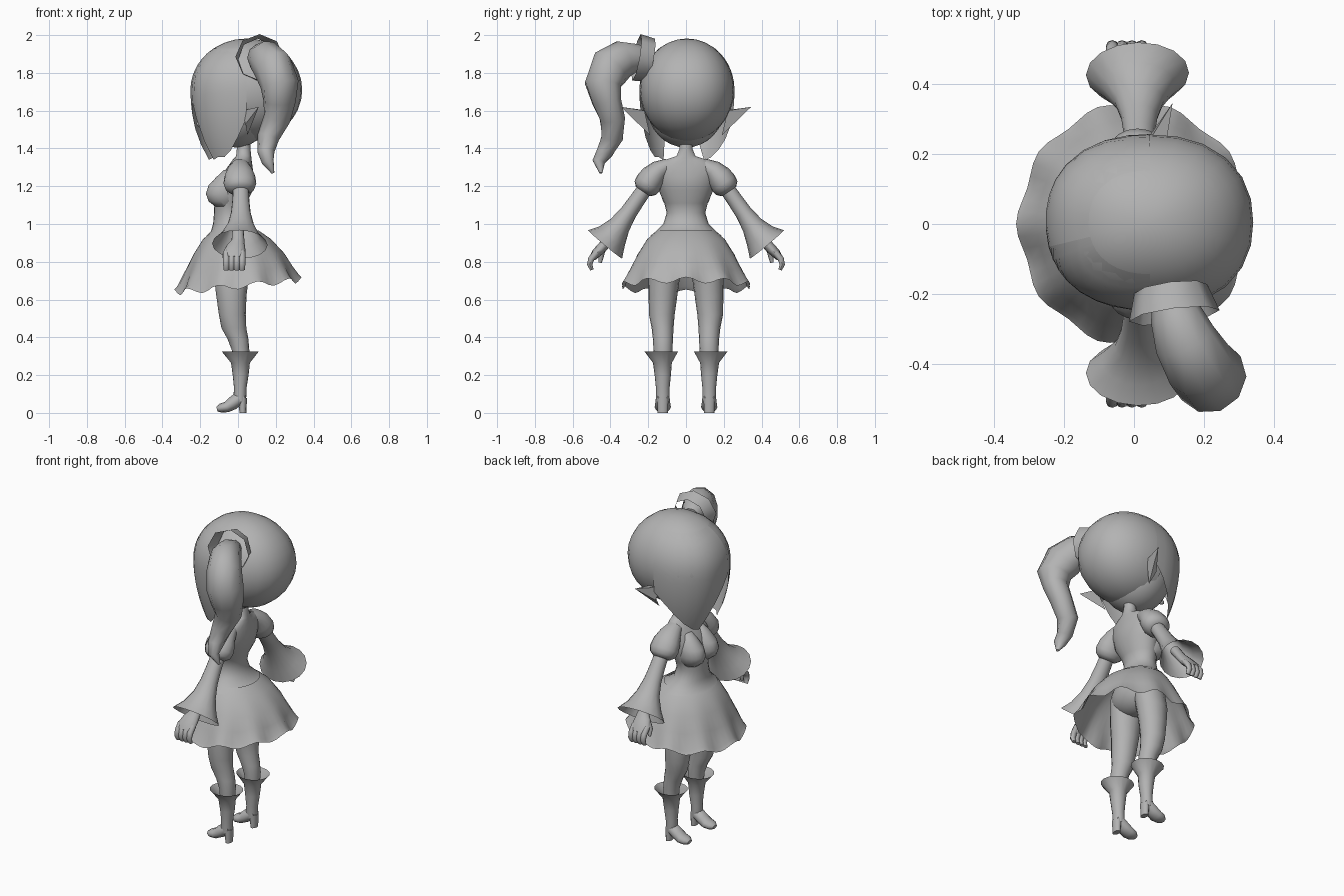
import bpy, bmesh, math
from mathutils import Vector

grey = bpy.data.materials.new("plain grey")
grey.diffuse_color = (0.45, 0.45, 0.45, 1)


def finish(name, bm, angle=50):
    bmesh.ops.recalc_face_normals(bm, faces=bm.faces)
    me = bpy.data.meshes.new(name)
    bm.to_mesh(me)
    bm.free()
    ob = bpy.data.objects.new(name, me)
    bpy.context.collection.objects.link(ob)
    me.materials.append(grey)
    bpy.ops.object.select_all(action='DESELECT')
    ob.select_set(True)
    bpy.context.view_layer.objects.active = ob
    bpy.ops.object.shade_smooth_by_angle(angle=math.radians(angle))
    return ob


def loft(name, rings, n=16, side=(1, 0, 0), level=False, start=True, end=True, wave=None):
    """Skin of elliptic rings (x, y, z, r_side, r_other), level or square to the path."""
    bm = bmesh.new()
    pts = [Vector(r[:3]) for r in rings]
    loops = []
    for i, r in enumerate(rings):
        t = Vector((0, 0, 1)) if level else pts[min(i + 1, len(pts) - 1)] - pts[max(i - 1, 0)]
        t.normalize()
        u = Vector(side)
        u = (u - t * u.dot(t)).normalized()
        v = t.cross(u)
        loop = []
        for k in range(n):
            a = 2 * math.pi * k / n
            p = pts[i] + u * r[3] * math.cos(a) + v * r[4] * math.sin(a)
            loop.append(bm.verts.new(wave(p, a, i) if wave else p))
        loops.append(loop)
    for a, b in zip(loops, loops[1:]):
        for k in range(n):
            bm.faces.new((a[k], a[(k + 1) % n], b[(k + 1) % n], b[k]))
    if start:
        bm.faces.new(loops[0])
    if end:
        bm.faces.new(loops[-1])
    return finish(name, bm)


def boxy(a, e=2.25):
    """Radius factor that squares off a circle a little."""
    return (abs(math.cos(a)) ** e + abs(math.sin(a)) ** e) ** (-1 / e)


def ball(name, c, r, keep=None, seg=24, square=False):
    bm = bmesh.new()
    bmesh.ops.create_uvsphere(bm, u_segments=seg, v_segments=seg * 2 // 3, radius=1)
    for v in bm.verts:
        f = boxy(math.atan2(v.co.y, v.co.x)) if square else 1
        v.co = Vector((c[0] + r[0] * v.co.x * f, c[1] + r[1] * v.co.y * f, c[2] + r[2] * v.co.z))
    if keep:
        bad = [f for f in bm.faces if not keep(f.calc_center_median())]
        bmesh.ops.delete(bm, geom=bad, context='FACES')
    return finish(name, bm)


# Head, face and hair cap with a face opening
HC, HR = (0.045, 0.005, 1.71), (0.295, 0.25, 0.272)
ball("head", (-0.01, 0, 1.62), (0.195, 0.205, 0.215))
ball("nose", (-0.2, 0, 1.53), (0.02, 0.014, 0.015), seg=9)
ball("hair_cap", HC, HR, lambda p: p.x > 0.0 or p.z > 1.66, square=True)


def curtain(name, profile):
    """Hair sheet that follows the cap and hangs below it; profile = (azimuth, bottom z)."""
    bm = bmesh.new()
    rows, top = 12, 1.93
    cols = []
    for az, zb in profile:
        a = math.radians(az)
        col = []
        for j in range(rows + 1):
            z = top + (zb - top) * j / rows
            if z > HC[2]:
                s = 1.006 * math.sqrt(1 - ((z - HC[2]) / HR[2]) ** 2)
            else:
                s = 1.006 - 0.25 * ((HC[2] - z) / 0.36) ** 2
            s *= boxy(a)
            col.append(bm.verts.new((HC[0] + HR[0] * s * math.cos(a), HC[1] + HR[1] * s * math.sin(a), z)))
        cols.append(col)
    for a, b in zip(cols, cols[1:]):
        for j in range(rows):
            bm.faces.new((a[j], b[j], b[j + 1], a[j + 1]))
    return finish(name, bm)


curtain("swept_fringe", [(90, 1.58), (102, 1.52), (115, 1.45), (128, 1.39), (141, 1.35),
                         (152, 1.34), (162, 1.42), (172, 1.5), (184, 1.58), (196, 1.65)])
curtain("side_lock", [(196, 1.65), (204, 1.56), (212, 1.44), (220, 1.34), (230, 1.355),
                      (240, 1.355), (250, 1.39), (260, 1.46), (270, 1.56)])

# Pointed ears
for s in (1, -1):
    bm = bmesh.new()
    co = [(0.02, 0.20, 1.60), (0.09, 0.22, 1.60), (0.05, 0.19, 1.47), (0.04, 0.245, 1.53), (0.11, 0.345, 1.62)]
    v = [bm.verts.new((x, s * y, z)) for x, y, z in co]
    for f in ((0, 1, 4), (1, 2, 4), (2, 3, 4), (3, 0, 4), (0, 3, 2, 1)):
        bm.faces.new([v[i] for i in f])
    finish("ear", bm, 30)

# Side ponytail and its flared tie
loft("hair_tie", [(0.105, -0.185, 1.868, 0.105, 0.115), (0.115, -0.262, 1.882, 0.13, 0.125)], 8,
     start=False, end=False)
loft("ponytail", [(0.10, -0.19, 1.87, 0.05, 0.05), (0.12, -0.26, 1.88, 0.075, 0.075),
                  (0.145, -0.33, 1.875, 0.09, 0.10), (0.185, -0.40, 1.83, 0.1, 0.115),
                  (0.22, -0.44, 1.74, 0.105, 0.097), (0.22, -0.42, 1.65, 0.092, 0.072),
                  (0.207, -0.39, 1.56, 0.076, 0.065), (0.16, -0.39, 1.46, 0.058, 0.06),
                  (0.148, -0.43, 1.38, 0.045, 0.045), (0.158, -0.462, 1.33, 0.03, 0.036),
                  (0.185, -0.45, 1.27, 0.008, 0.008)], 10, side=(0.8, 0.57, 0))

# Neck, torso and bodice flaring over the skirt
loft("torso", [(-0.015, 0, 0.937, 0.152, 0.19), (-0.022, 0, 0.96, 0.122, 0.16), (-0.04, 0, 1.0, 0.092, 0.12),
               (-0.045, 0, 1.06, 0.082, 0.102), (-0.04, 0, 1.11, 0.085, 0.115), (-0.02, 0, 1.18, 0.1, 0.145),
               (-0.005, 0, 1.25, 0.088, 0.165), (0.012, 0, 1.305, 0.065, 0.165), (0.022, 0, 1.34, 0.05, 0.11),
               (0.03, 0, 1.36, 0.04, 0.05), (0.03, 0, 1.40, 0.036, 0.034), (0.03, 0, 1.48, 0.034, 0.034)],
     24, level=True, start=False)
for s in (1, -1):
    loft("bust", [(-0.04, s * 0.06, 1.285, 0.035, 0.03), (-0.055, s * 0.062, 1.25, 0.058, 0.052),
                  (-0.073, s * 0.064, 1.205, 0.083, 0.066), (-0.08, s * 0.065, 1.16, 0.09, 0.07),
                  (-0.078, s * 0.063, 1.12, 0.078, 0.06), (-0.07, s * 0.06, 1.092, 0.05, 0.04)], 18, level=True)


# Skirt with a fluted, uneven hem
def flute(p, a, i):
    f = (0, 0, 0.1, 0.4, 1.0, 1.0)[i]
    w = math.cos(10 * a)
    q = Vector((p.x * (1 + 0.025 * f * w), p.y * (1 + 0.025 * f * w), p.z))
    q.z += f * (0.1 * p.x + 0.016 * w)
    return q


loft("skirt", [(-0.01, 0, 0.965, 0.12, 0.15), (-0.005, 0, 0.92, 0.18, 0.205), (0.005, 0, 0.84, 0.24, 0.257),
               (0.005, 0, 0.76, 0.28, 0.298), (0, 0, 0.688, 0.312, 0.33), (0, 0, 0.67, 0.328, 0.342)],
     60, level=True, start=False, end=False, wave=flute)
ball("hips", (-0.015, 0, 0.85), (0.115, 0.17, 0.12))

for s in (1, -1):
    # Puffed shoulder, arm and bell sleeve
    loft("puff_sleeve", [(0.012, s * 0.09, 1.315, 0.045, 0.035), (0.01, s * 0.14, 1.285, 0.066, 0.055),
                         (0.01, s * 0.175, 1.25, 0.082, 0.068), (0.01, s * 0.2, 1.215, 0.087, 0.072),
                         (0.01, s * 0.216, 1.19, 0.078, 0.067), (0.01, s * 0.228, 1.172, 0.05, 0.045)], 16)
    loft("bell_sleeve", [(0.015, s * 0.215, 1.19, 0.042, 0.04), (0.015, s * 0.26, 1.125, 0.045, 0.042),
                         (0.015, s * 0.305, 1.06, 0.052, 0.045), (0.015, s * 0.35, 0.995, 0.07, 0.058),
                         (0.012, s * 0.392, 0.935, 0.105, 0.085), (0.01, s * 0.428, 0.892, 0.147, 0.117)],
         16, start=False, end=False)
    loft("hand", [(0.0, s * 0.36, 0.98, 0.03, 0.028), (0.0, s * 0.415, 0.91, 0.034, 0.026),
                  (-0.012, s * 0.445, 0.875, 0.052, 0.028), (-0.02, s * 0.475, 0.845, 0.06, 0.025),
                  (-0.02, s * 0.495, 0.82, 0.057, 0.018)], 12)
    for k in range(4):
        x = -0.062 + 0.028 * k
        loft("finger", [(x, s * 0.472, 0.85, 0.018, 0.018), (x, s * 0.502, 0.815, 0.018, 0.017),
                        (x, s * 0.51, 0.785, 0.017, 0.014), (x, s * 0.498, 0.757, 0.014, 0.009)], 8)
    loft("thumb", [(-0.045, s * 0.44, 0.88, 0.016, 0.016), (-0.068, s * 0.448, 0.835, 0.016, 0.015),
                   (-0.068, s * 0.455, 0.795, 0.009, 0.009)], 8)

    # Leg
    loft("leg", [(-0.025, s * 0.095, 0.85, 0.10, 0.08), (-0.035, s * 0.115, 0.72, 0.092, 0.083),
                 (-0.035, s * 0.122, 0.62, 0.08, 0.076), (-0.03, s * 0.128, 0.52, 0.071, 0.068),
                 (-0.022, s * 0.124, 0.45, 0.066, 0.058), (0.0, s * 0.122, 0.39, 0.055, 0.053),
                 (0.014, s * 0.122, 0.33, 0.046, 0.05), (0.014, s * 0.122, 0.24, 0.04, 0.042)], 16, level=True)

    # Boot with flared cuff, foot and heel
    loft("boot_shaft", [(0.012, s * 0.131, 0.325, 0.098, 0.089), (0.013, s * 0.125, 0.265, 0.05, 0.05),
                        (0.014, s * 0.123, 0.2, 0.042, 0.043), (0.012, s * 0.123, 0.13, 0.033, 0.036),
                        (0.01, s * 0.123, 0.09, 0.034, 0.036), (0.012, s * 0.123, 0.06, 0.03, 0.034)],
         16, level=True, start=False)
    loft("boot_foot", [(0.035, s * 0.123, 0.085, 0.028, 0.02), (0.005, s * 0.123, 0.075, 0.037, 0.036),
                       (-0.03, s * 0.123, 0.05, 0.04, 0.035), (-0.06, s * 0.123, 0.031, 0.043, 0.029),
                       (-0.092, s * 0.123, 0.025, 0.038, 0.024), (-0.112, s * 0.123, 0.02, 0.02, 0.013)],
         12, side=(0, 1, 0))
    loft("boot_heel", [(0.024, s * 0.123, 0.08, 0.024, 0.032), (0.026, s * 0.123, 0.0, 0.018, 0.028)], 10, level=True)
